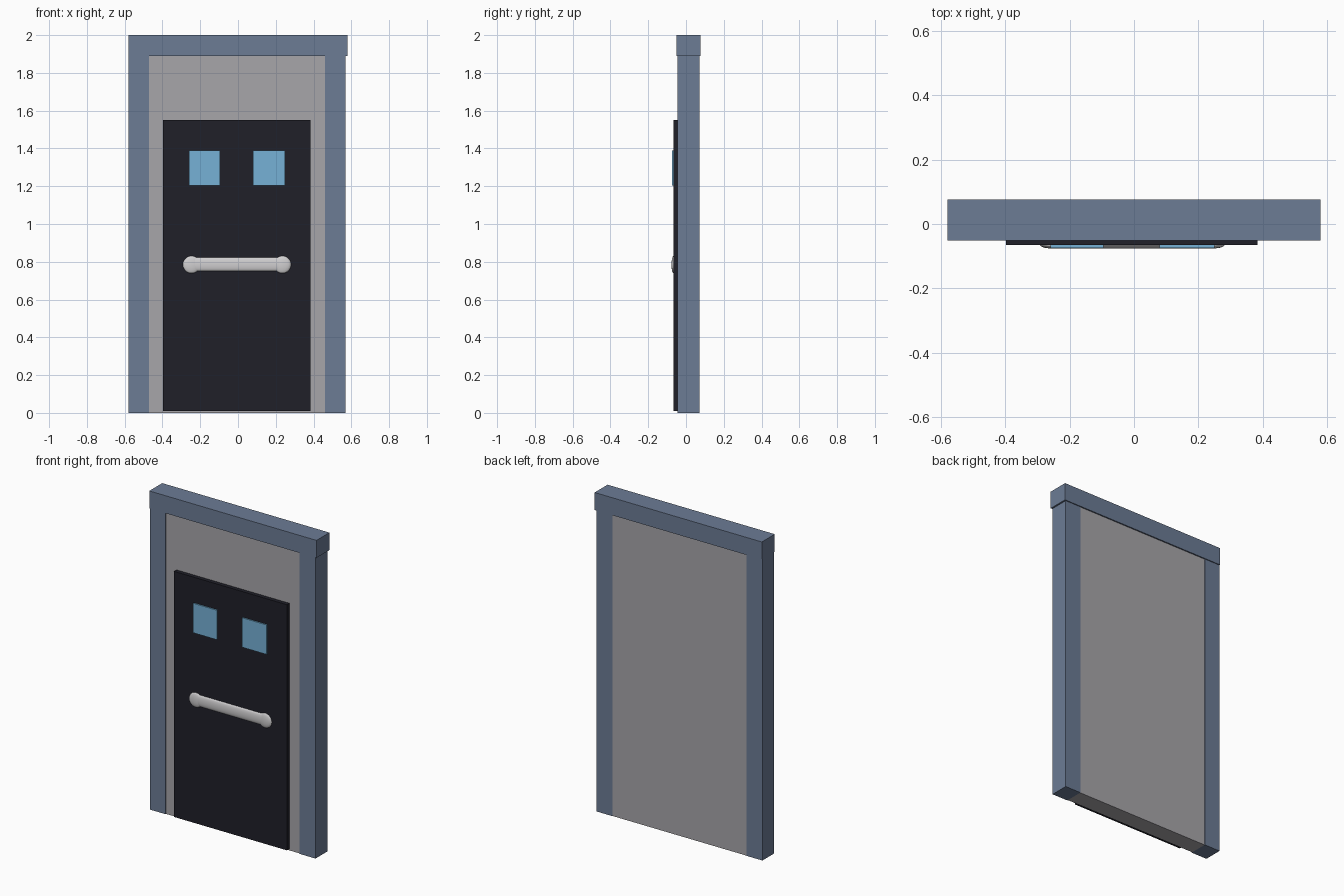
import bpy
import math

if "Cube" in bpy.data.objects:
    bpy.data.objects.remove(bpy.data.objects["Cube"])


def material(name, rgb):
    m = bpy.data.materials.new(name)
    m.diffuse_color = (*rgb, 1)
    m.use_nodes = True
    m.node_tree.nodes["Principled BSDF"].inputs["Base Color"].default_value = m.diffuse_color
    return m


slate = material("slate blue", (0.15, 0.20, 0.30))
grey = material("warm grey", (0.39, 0.38, 0.40))
black = material("near black", (0.014, 0.014, 0.022))
glass = material("glass blue", (0.18, 0.44, 0.67))
silver = material("silver", (0.64, 0.63, 0.64))


def finish(name, mat):
    o = bpy.context.object
    o.name = name
    o.data.materials.append(mat)
    return o


def box(name, mat, x, y, z):
    """Box from (min, max) pairs on each axis."""
    spans = (x, y, z)
    bpy.ops.mesh.primitive_cube_add(size=1, location=[(a + b) / 2 for a, b in spans])
    o = finish(name, mat)
    o.scale = [b - a for a, b in spans]
    bpy.ops.object.transform_apply(location=False, rotation=False, scale=True)
    return o


# Frame: two posts and an overhanging lintel
for side, x in (("left", (-0.58, -0.47)), ("right", (0.46, 0.57))):
    box(side + "_post", slate, x, (-0.046, 0.071), (0, 1.89))
box("lintel", slate, (-0.58, 0.58), (-0.051, 0.077), (1.89, 2.0))

# Wall panel filling the frame
box("wall_panel", grey, (-0.47, 0.46), (-0.041, 0.069), (0, 1.89))

# Door leaf with two window panes
box("door", black, (-0.398, 0.385), (-0.066, -0.041), (0.01, 1.55))
for side, x in (("left", (-0.26, -0.095)), ("right", (0.08, 0.25))):
    box(side + "_window", glass, x, (-0.074, -0.066), (1.205, 1.39))

# Flattened handle: bar with a round knob at each end
bpy.ops.mesh.primitive_cylinder_add(vertices=16, radius=0.036, depth=0.47,
                                    location=(-0.005, -0.067, 0.787),
                                    rotation=(0, math.pi / 2, 0))
handle = [finish("handle_bar", silver)]
for side, x in (("left", -0.246), ("right", 0.235)):
    bpy.ops.mesh.primitive_uv_sphere_add(segments=16, ring_count=10, radius=0.046,
                                         location=(x, -0.066, 0.785))
    handle.append(finish(side + "_handle_knob", silver))
for o, squash in zip(handle, (0.25, 0.24, 0.24)):
    o.scale = (1, squash, 1)
    bpy.context.view_layer.objects.active = o
    bpy.ops.object.select_all(action='DESELECT')
    o.select_set(True)
    bpy.ops.object.transform_apply(location=False, rotation=True, scale=True)
    bpy.ops.object.shade_smooth_by_angle(angle=math.radians(40))
